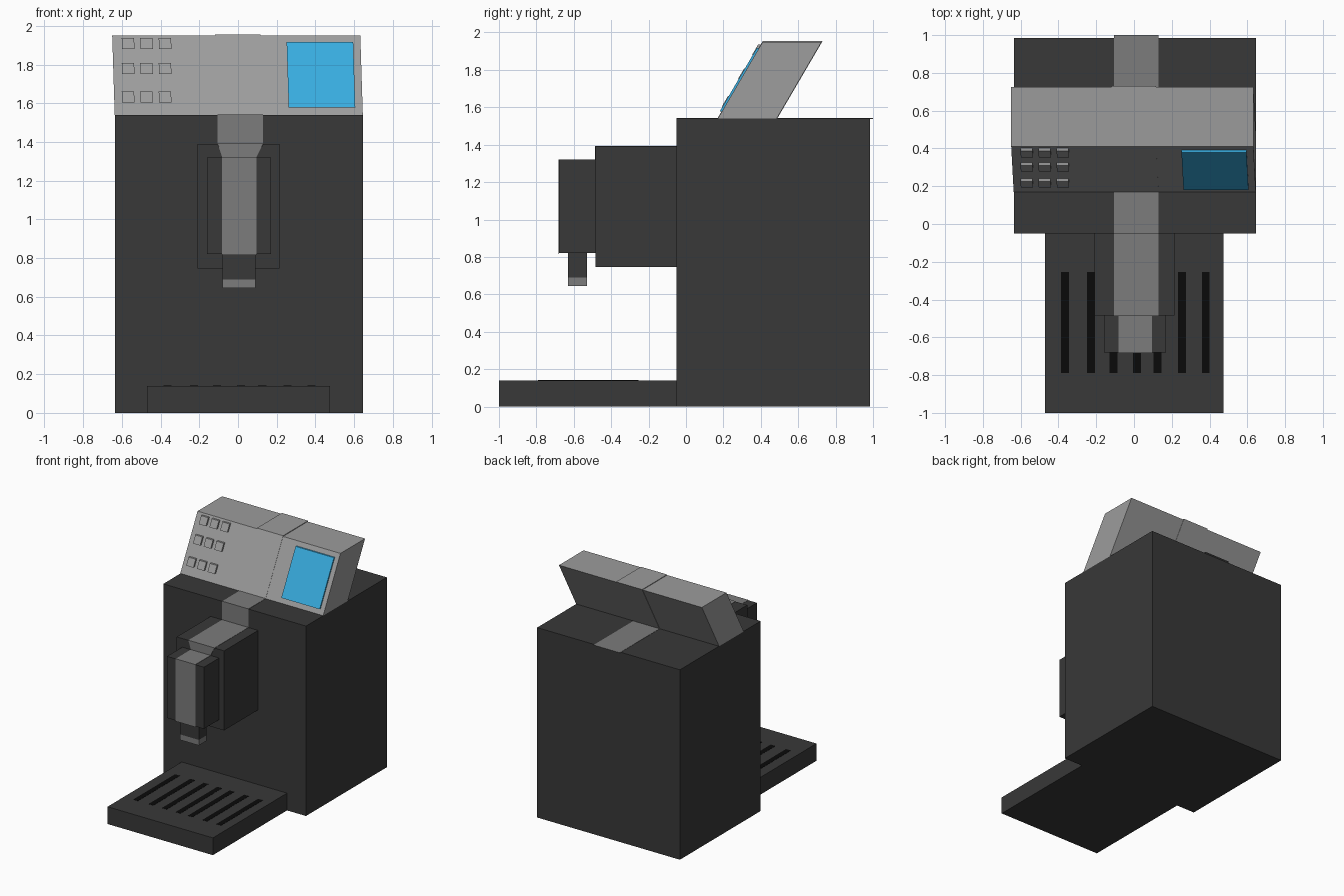
import bpy

if "Cube" in bpy.data.objects:
    bpy.data.objects.remove(bpy.data.objects["Cube"])

SLOPE = 0.24 / 0.41    # backward lean of the control panel (y per z)
SKEW = -0.013 / 0.41   # slight sideways lean (x per z)


def material(name, r, g, b):
    m = bpy.data.materials.new(name)
    m.diffuse_color = (r, g, b, 1)
    m.use_nodes = True
    m.node_tree.nodes["Principled BSDF"].inputs["Base Color"].default_value = m.diffuse_color
    return m


DARK = material("dark_plastic", 0.04, 0.04, 0.04)
BLACK = material("slot_black", 0.003, 0.003, 0.003)
STEEL = material("mid_grey", 0.2, 0.2, 0.2)
SILVER = material("light_grey", 0.33, 0.33, 0.33)
BLUE = material("screen_blue", 0.04, 0.41, 0.73)


def mesh_object(name, verts, faces, mat):
    me = bpy.data.meshes.new(name)
    me.from_pydata(verts, [], faces)
    me.materials.append(mat)
    ob = bpy.data.objects.new(name, me)
    bpy.context.collection.objects.link(ob)
    return ob


def block(name, x, y, z, mat, dx=0, dy=0):
    """Box from x, y, z ranges; the top is shifted by dx, dy."""
    (x0, x1), (y0, y1), (z0, z1) = x, y, z
    verts = [(px + s * dx, py + s * dy, pz)
             for s, pz in ((0, z0), (1, z1))
             for px, py in ((x0, y0), (x1, y0), (x1, y1), (x0, y1))]
    faces = [(3, 2, 1, 0), (4, 5, 6, 7)]
    faces += [(i, (i + 1) % 4, (i + 1) % 4 + 4, i + 4) for i in range(4)]
    return mesh_object(name, verts, faces, mat)


def panel_block(name, x, z, front, back, mat):
    """Block leaning with the panel; front/back are y offsets from its face."""
    h, base = z[1] - z[0], 0.17 + (z[0] - 1.54) * SLOPE
    return block(name, x, (base + front, base + back), z, mat,
                 h * SKEW, h * SLOPE)


# Main body, brew head and spout
block("body", (-0.635, 0.645), (-0.05, 0.985), (0, 1.54), DARK)
block("brew_housing", (-0.21, 0.215), (-0.485, -0.05), (0.745, 1.39), DARK)
block("brew_head", (-0.16, 0.17), (-0.68, -0.485), (0.82, 1.32), DARK)
block("spout", (-0.08, 0.09), (-0.63, -0.53), (0.69, 0.82), DARK)
block("spout_tip", (-0.08, 0.09), (-0.63, -0.53), (0.645, 0.69), STEEL)

# Drip tray with slots
block("drip_tray", (-0.47, 0.475), (-1.0, -0.05), (0, 0.14), DARK)
for cx in (-0.365, -0.228, -0.108, 0.015, 0.125, 0.255, 0.38):
    block("tray_slot", (cx - 0.021, cx + 0.021), (-0.79, -0.255),
          (0.13, 0.1415), BLACK)

# Trim strip running over the top and down the front: (y, z, left, right)
path = [(1.0, 1.542, -0.105, 0.13), (-0.052, 1.542, -0.105, 0.13),
        (-0.052, 1.392, -0.105, 0.13), (-0.487, 1.392, -0.105, 0.13),
        (-0.487, 1.322, -0.082, 0.095), (-0.682, 1.322, -0.082, 0.095),
        (-0.682, 0.815, -0.082, 0.095)]
verts = [(x, y, z) for y, z, l, r in path for x in (l, r)]
faces = [(2 * i, 2 * i + 2, 2 * i + 3, 2 * i + 1) for i in range(len(path) - 1)]
strip = mesh_object("trim_strip", verts, faces, STEEL)
solid = strip.modifiers.new("thickness", "SOLIDIFY")
solid.thickness = 0.004
solid.offset = -1

# Leaning control panel with centre band, screen and buttons
panel_block("control_panel", (-0.637, 0.645), (1.54, 1.95), 0, 0.315, SILVER)
panel_block("panel_band", (-0.105, 0.13), (1.54, 1.955), -0.002, 0.318, SILVER)
panel_block("screen", (0.262, 0.606), (1.578, 1.917), -0.012, 0.02, BLUE)
for bz in (1.605, 1.752, 1.88):
    for bx in (-0.567, -0.472, -0.376):
        panel_block("button", (bx - 0.032, bx + 0.032), (bz, bz + 0.056),
                    -0.016, 0.02, SILVER)
